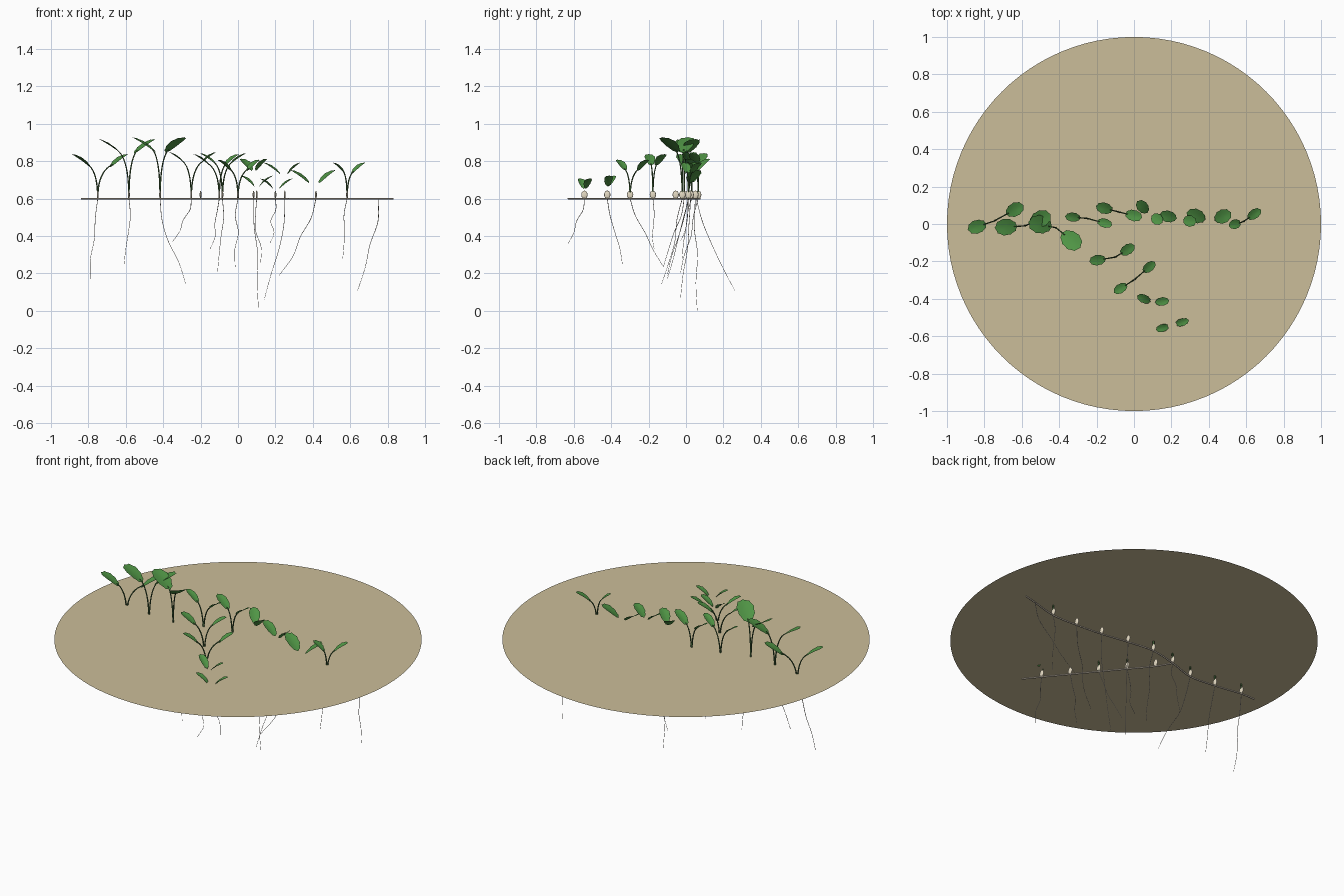
import bpy, bmesh, math, random
from mathutils import Vector as V

if "Cube" in bpy.data.objects:
    bpy.data.objects.remove(bpy.data.objects["Cube"])

random.seed(4)
RUN_Z, WATER_Z = 0.60, 0.66


def material(name, rgb):
    m = bpy.data.materials.new(name)
    m.diffuse_color = (*rgb, 1)
    m.use_nodes = True
    m.node_tree.nodes["Principled BSDF"].inputs["Base Color"].default_value = m.diffuse_color
    return m


SAND = material("sand_tan", (0.60, 0.515, 0.32))
LEAF = material("leaf_green", (0.08, 0.30, 0.06))
STEM = material("stem_dark_green", (0.06, 0.14, 0.045))
RUNNER = material("runner_beige", (0.62, 0.55, 0.45))
ROOT = material("root_grey", (0.52, 0.49, 0.45))
BUD = material("bud_cream", (0.80, 0.72, 0.56))


def tubes(name, paths, radius, mat, sides=1, taper=1.0):
    """Smooth tubes along point lists, one mesh object."""
    cu = bpy.data.curves.new(name, 'CURVE')
    cu.dimensions = '3D'
    cu.bevel_depth = radius
    cu.bevel_resolution = sides
    cu.use_fill_caps = True
    for pts in paths:
        sp = cu.splines.new('POLY')
        sp.points.add(len(pts) - 1)
        for i, (p, q) in enumerate(zip(sp.points, pts)):
            p.co = (*q, 1)
            p.radius = 1 + (taper - 1) * i / (len(pts) - 1)
    ob = bpy.data.objects.new(name, cu)
    bpy.context.collection.objects.link(ob)
    cu.materials.append(mat)
    bpy.ops.object.select_all(action='DESELECT')
    ob.select_set(True)
    bpy.context.view_layer.objects.active = ob
    bpy.ops.object.convert(target='MESH')
    bpy.ops.object.shade_smooth_by_angle(angle=math.radians(60))


def finish(bm, name, mat, smooth=True):
    me = bpy.data.meshes.new(name)
    bm.to_mesh(me)
    bm.free()
    me.materials.append(mat)
    for p in me.polygons:
        p.use_smooth = smooth
    bpy.context.collection.objects.link(bpy.data.objects.new(name, me))


def bezier(a, b, c, n=10):
    return [a * (1 - t) ** 2 + b * 2 * t * (1 - t) + c * t * t
            for t in (i / n for i in range(n + 1))]


def smooth_path(pts, n=6):
    """Catmull-Rom curve through the points."""
    p = [V(q) for q in pts]
    p = [p[0] * 2 - p[1]] + p + [p[-1] * 2 - p[-2]]
    out = []
    for i in range(1, len(p) - 2):
        a, b, c, d = p[i - 1:i + 3]
        for k in range(n):
            t = k / n
            out.append((b * 2 + (c - a) * t + (a * 2 - b * 5 + c * 4 - d) * t ** 2
                        + (b * 3 - a - c * 3 + d) * t ** 3) / 2)
    return out + [p[-2]]


# Flat water surface
bm = bmesh.new()
bmesh.ops.create_circle(bm, cap_ends=True, segments=96, radius=1)
bmesh.ops.translate(bm, verts=bm.verts, vec=(0, 0, WATER_Z))
finish(bm, "round_surface", SAND, False)

# Evenly spaced nodes on the creeping runner and its side branch
main_y = (.015, -.01, -.02, .03, .065, .05, .025, .012, .012, .055)
main = [V((-.75 + i / 6, y, RUN_Z)) for i, y in enumerate(main_y)]
fork = V((-.2, -.055, RUN_Z))
branch = [fork + V((.1, -.122, 0)) * k for k in (1, 2, 3, 4)]
main_ends = V((-.84, .015, RUN_Z)), V((.83, .075, RUN_Z))
tubes("runner", [smooth_path([main_ends[0], *main, main_ends[1]]),
                 smooth_path([main[3], fork, *branch, V((.27, -.63, RUN_Z))])], 0.0048, RUNNER, 2)


def add_leaf(bm, base, tip, width, n=30):
    """Cupped oval blade with a scalloped rim."""
    d = tip - base
    length = d.length
    d.normalize()
    side = d.cross(V((0, 0, 1))).normalized()
    up = side.cross(d)
    mid = (base + tip) / 2
    rings = []
    for r in (0.5, 1.0):
        ring = []
        for i in range(n):
            a = 2 * math.pi * i / n
            s = r * (1 + 0.05 * math.cos(a * 10)) if r == 1 else r
            u, w = math.cos(a) * s, math.sin(a) * s
            w *= 1 + 0.15 * u
            lift = 0.006 * w * w - 0.003 * u * u
            ring.append(bm.verts.new(mid + d * u * length / 2 + side * w * width / 2 + up * lift))
        rings.append(ring)
    c = bm.verts.new(mid)
    for i in range(n):
        j = (i + 1) % n
        bm.faces.new((c, rings[0][i], rings[0][j]))
        bm.faces.new((rings[0][i], rings[1][i], rings[1][j], rings[0][j]))


# Leaf pairs per node: two tips (x, y), tip height, leaf width
leaf_pairs = [
    (-.885, -.03, -.595, .10, .84, .065), (-.74, -.02, -.45, .05, .92, .08),
    (-.56, .01, -.29, -.125, .93, .088), (-.365, .04, -.12, -.005, .85, .044),
    (-.20, .095, .04, .035, .845, .054), (.02, .12, .15, .01, .815, .054),
    (.14, .05, .33, .01, .795, .055), (.285, .06, .515, .06, .755, .067),
    (.51, -.01, .675, .075, .795, .046), (-.235, -.2, 0, -.115, .84, .05),
    (-.105, -.365, .11, -.205, .81, .045), (.02, -.385, .185, -.41, .725, .041),
    (.12, -.565, .29, -.515, .71, .037)]

# Leaves rise outward; the tall plants have arching stalks
stalked = main[:5] + main[8:9] + branch[:2]
stalks = []
bm = bmesh.new()
for foot, (x1, y1, x2, y2, z, width) in zip(main[:9] + branch, leaf_pairs):
    for x, y in ((x1, y1), (x2, y2)):
        tip = V((x, y, z))
        out = V((x - foot.x, y - foot.y, 0))
        reach = min(width + 0.036, out.length * 0.85)
        base = tip - out.normalized() * reach - V((0, 0, 0.035 + 0.5 * width))
        add_leaf(bm, base, tip, width * 1.08)
        if foot in stalked:
            bend = foot + V((0, 0, (base.z - RUN_Z) * 0.85))
            stalks.append(bezier(foot, bend, base.lerp(tip, 0.15)))
finish(bm, "leaves", LEAF)
tubes("leaf_stalks", stalks, 0.004, STEM, 1, 0.75)

# Pale flat buds at the nodes
bm = bmesh.new()
for p in main[:9] + [fork] + branch:
    new = bmesh.ops.create_uvsphere(bm, u_segments=12, v_segments=8, radius=1)['verts']
    bmesh.ops.scale(bm, vec=(.005, .017, .022), verts=new)
    bmesh.ops.translate(bm, vec=p + V((0, 0, .021)), verts=new)
finish(bm, "node_buds", BUD)

# Hanging roots, one tip per node
root_tips = [
    (-.79, -.1, .17), (-.61, -.12, .24), (-.28, -.13, .145), (-.35, -.03, .37), (-.11, -.03, .2),
    (.11, .06, .003), (.14, -.03, .06), (.22, -.1, .19), (.56, -.02, .28), (.64, .26, .11),
    (-.15, -.17, .33), (-.015, -.12, .235), (.12, -.34, .25), (.17, -.63, .36)]
paths = []
for a, tip in zip(main + branch, root_tips):
    b = V(tip)
    pts = []
    for t in (0, .25, .5, .75, 1):
        p = a.lerp(b, t)
        p.x = a.x + (b.x - a.x) * t ** 1.4
        p.y = a.y + (b.y - a.y) * t ** 1.2
        if 0 < t < 1:
            p += V((random.uniform(-.014, .014), random.uniform(-.01, .01), 0))
        pts.append(p)
    paths.append(smooth_path(pts, 5))
tubes("roots", paths, 0.0018, ROOT, 1, 0.5)
